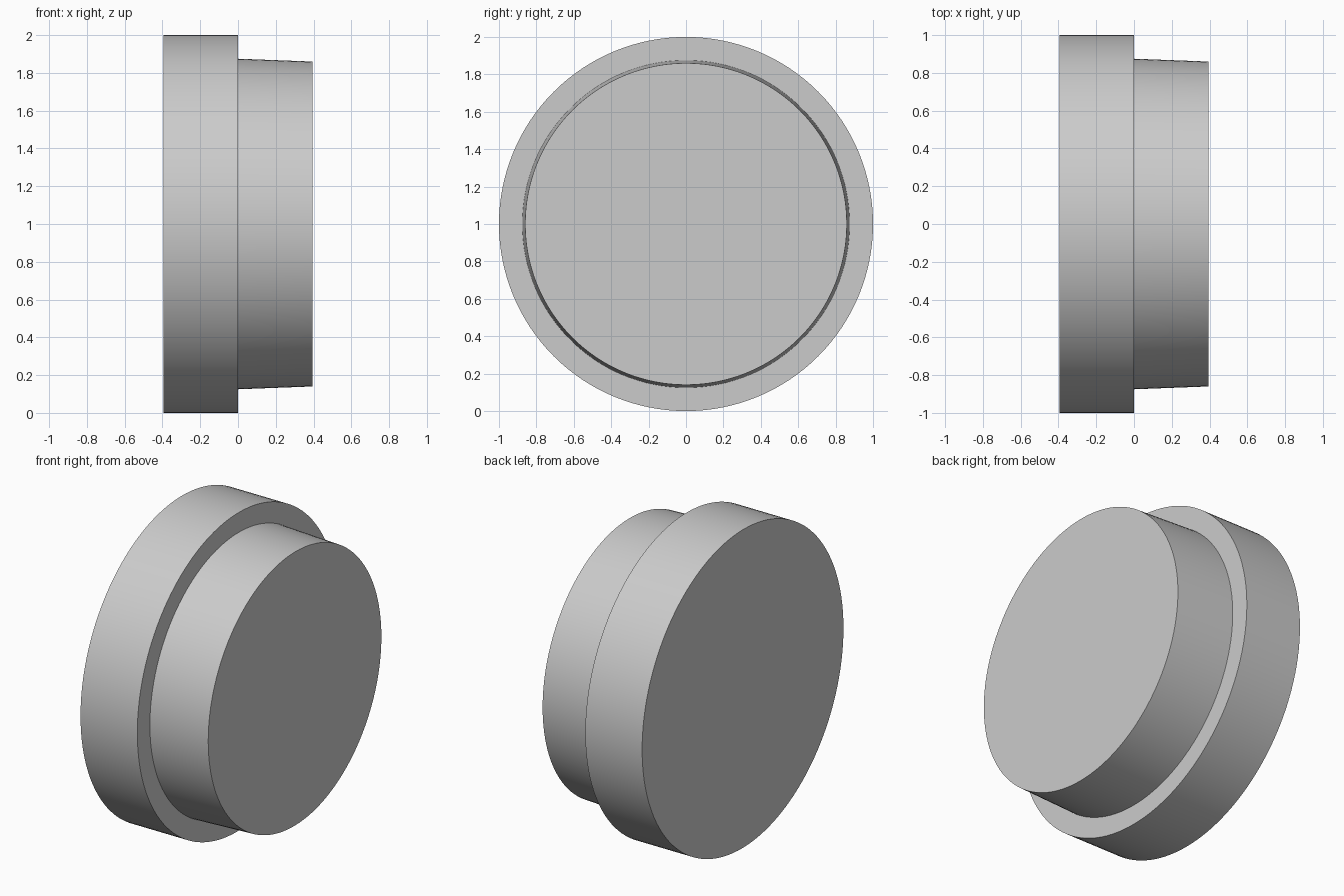
import bpy
import math

cube = bpy.data.objects.get("Cube")
if cube:
    bpy.data.objects.remove(cube, do_unlink=True)

HALF_DEPTH = 0.395
SHOULDER_X = 0.0
SIDES = 128

grey = bpy.data.materials.new("light_grey")
grey.use_nodes = True
colour = (0.6, 0.6, 0.6, 1.0)
grey.diffuse_color = colour
grey.node_tree.nodes["Principled BSDF"].inputs["Base Color"].default_value = colour


def disc(name, x_start, x_end, radius_start, radius_end):
    """Round solid lying along x, with its own radius at each end."""
    bpy.ops.mesh.primitive_cone_add(
        vertices=SIDES, radius1=radius_start, radius2=radius_end,
        depth=x_end - x_start, location=((x_start + x_end) / 2, 0, 1),
        rotation=(0, math.pi / 2, 0))
    part = bpy.context.object
    part.name = name
    part.data.materials.append(grey)
    bpy.ops.object.shade_smooth_by_angle(angle=math.radians(30))
    return part


# Wide straight-sided flange
disc("flange", -HALF_DEPTH, SHOULDER_X, 1.0, 1.0)
# Slightly tapered plug
disc("plug", SHOULDER_X, HALF_DEPTH, 0.875, 0.86)
